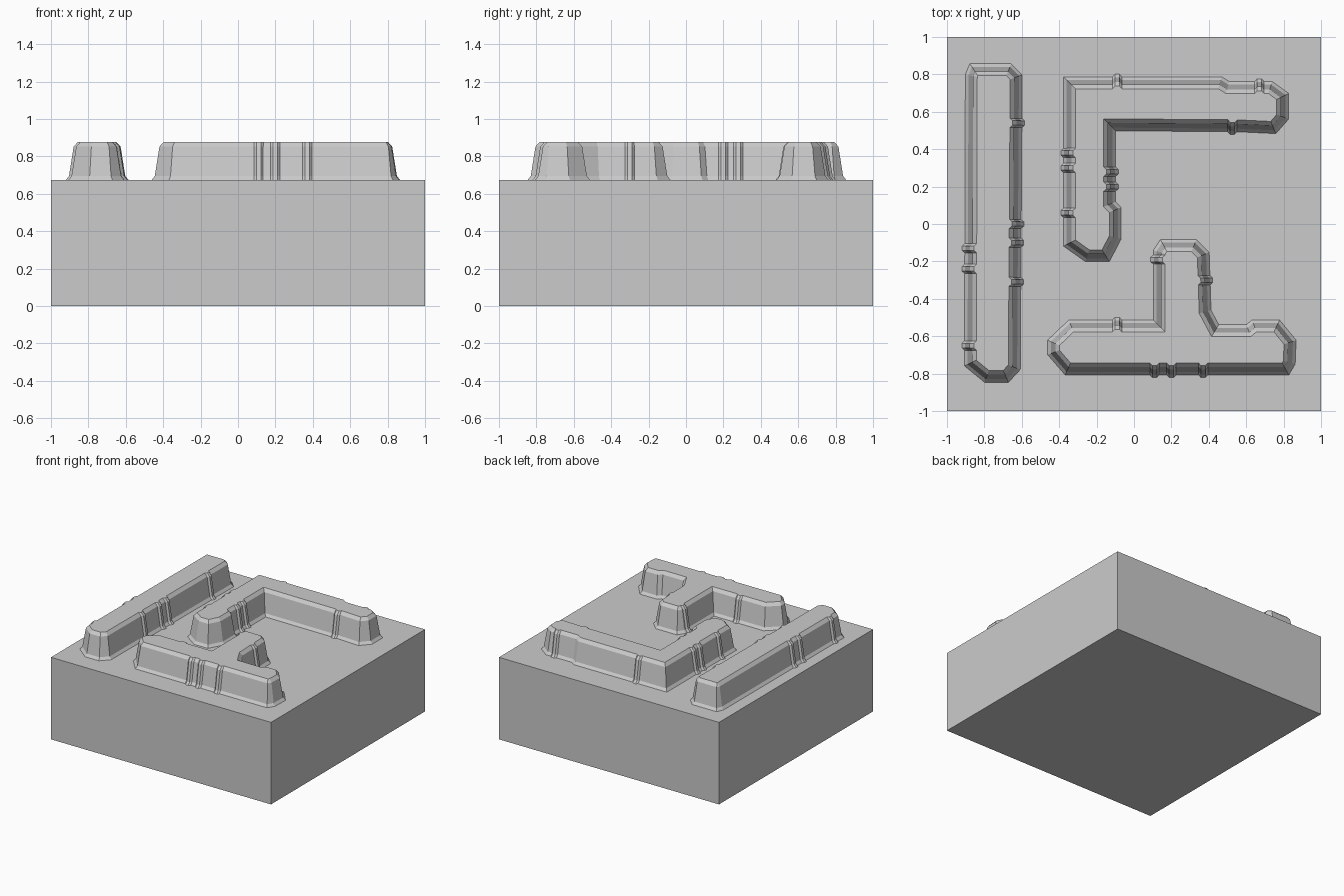
import bpy
import bmesh
from mathutils import Vector

cube = bpy.data.objects.get("Cube")
if cube:
    bpy.data.objects.remove(cube, do_unlink=True)

BASE_Z = 0.674
# Wall section: inset from the foot outline, height
SECTION = [(0.0, 0.67), (0.02, 0.695), (0.045, 0.852), (0.067, 0.877)]
RIB_HALF, RIB_SLOPE, RIB_OUT = 0.012, 0.013, 0.014

grey = bpy.data.materials.new("stone grey")
grey.use_nodes = True
colour = (0.6, 0.6, 0.6, 1)
grey.diffuse_color = colour
grey.node_tree.nodes["Principled BSDF"].inputs["Base Color"].default_value = colour


def add_object(name, bm):
    bmesh.ops.recalc_face_normals(bm, faces=bm.faces)
    mesh = bpy.data.meshes.new(name)
    bm.to_mesh(mesh)
    bm.free()
    mesh.materials.append(grey)
    obj = bpy.data.objects.new(name, mesh)
    bpy.context.collection.objects.link(obj)
    return obj


def inward(a, b):
    """Inward normal of an edge of a clockwise outline."""
    d = (b - a).normalized()
    return Vector((d.y, -d.x))


def inset(points, dist):
    """Mitred inset of a clockwise outline."""
    result = []
    for i, p in enumerate(points):
        n1 = inward(points[i - 1], p)
        n2 = inward(p, points[(i + 1) % len(points)])
        result.append(p + (n1 + n2) * dist / (1 + n1.dot(n2)))
    return result


def nearest_edge(points, p):
    def gap(i):
        a, b = points[i], points[(i + 1) % len(points)]
        t = max(0, min(1, (p - a).dot(b - a) / (b - a).length_squared))
        return (a + (b - a) * t - p).length
    return min(range(len(points)), key=gap)


def ring(points, ribs, dist):
    """Inset outline with narrow ribs standing out from its edges."""
    corners = inset(points, dist)
    result = []
    for i, a in enumerate(corners):
        b = corners[(i + 1) % len(corners)]
        d, n = (b - a).normalized(), inward(a, b)
        result.append(a)
        places = sorted((r - a).dot(d) for r, e in ribs if e == i)
        wide = RIB_HALF + RIB_SLOPE
        for s in places:
            s = max(wide, min((b - a).length - wide, s))
            for along, out in ((-wide, 0), (-RIB_HALF, RIB_OUT),
                               (RIB_HALF, RIB_OUT), (wide, 0)):
                result.append(a + d * (s + along) - n * out)
    return result


def ridge(name, outline, rib_places):
    points = [Vector(p) for p in outline]
    ribs = [(Vector(r), nearest_edge(points, Vector(r))) for r in rib_places]
    bm = bmesh.new()
    rings = [[bm.verts.new((p.x, p.y, z)) for p in ring(points, ribs, dist)]
             for dist, z in SECTION]
    for low, high in zip(rings, rings[1:]):
        for i in range(len(low)):
            j = (i + 1) % len(low)
            bm.faces.new((low[i], low[j], high[j], high[i]))
    bm.faces.new(rings[0])
    bm.faces.new(rings[-1])
    return add_object(name, bm)


# Base block
bm = bmesh.new()
bmesh.ops.create_cube(bm, size=1)
bmesh.ops.scale(bm, vec=(2, 2, BASE_Z), verts=bm.verts)
bmesh.ops.translate(bm, vec=(0, 0, BASE_Z / 2), verts=bm.verts)
add_object("base_block", bm)

# Long straight ridge
ridge("straight_ridge",
      [(-.88, .86), (-.655, .86), (-.595, .80), (-.605, -.78),
       (-.67, -.85), (-.80, -.85), (-.91, -.76), (-.905, .80)],
      [(-.6, y) for y in (.54, 0, -.1, -.31)]
      + [(-.91, y) for y in (-.13, -.24, -.65)])

# Corner ridge
ridge("corner_ridge",
      [(-.38, .79), (.47, .79), (.51, .765), (.74, .765), (.83, .70),
       (.83, .56), (.76, .48), (.55, .49), (-.095, .495), (-.095, .12),
       (-.065, .09), (-.065, -.08), (-.13, -.205), (-.26, -.205), (-.38, -.12)],
      [(-.09, .79), (.67, .765), (.53, .49)]
      + [(-.38, y) for y in (.38, .3, .06)]
      + [(-.095, y) for y in (.28, .2)])

# Three-armed ridge
ridge("tee_ridge",
      [(.14, -.08), (.335, -.08), (.405, -.15), (.415, -.46), (.455, -.535),
       (.60, -.535), (.63, -.51), (.78, -.51), (.87, -.62), (.865, -.75),
       (.83, -.81), (-.37, -.81), (-.465, -.70), (-.465, -.62),
       (-.35, -.51), (.10, -.51), (.10, -.14)],
      [(x, -.81) for x in (.11, .2, .37)]
      + [(-.09, -.51), (.10, -.19), (.41, -.3)])
